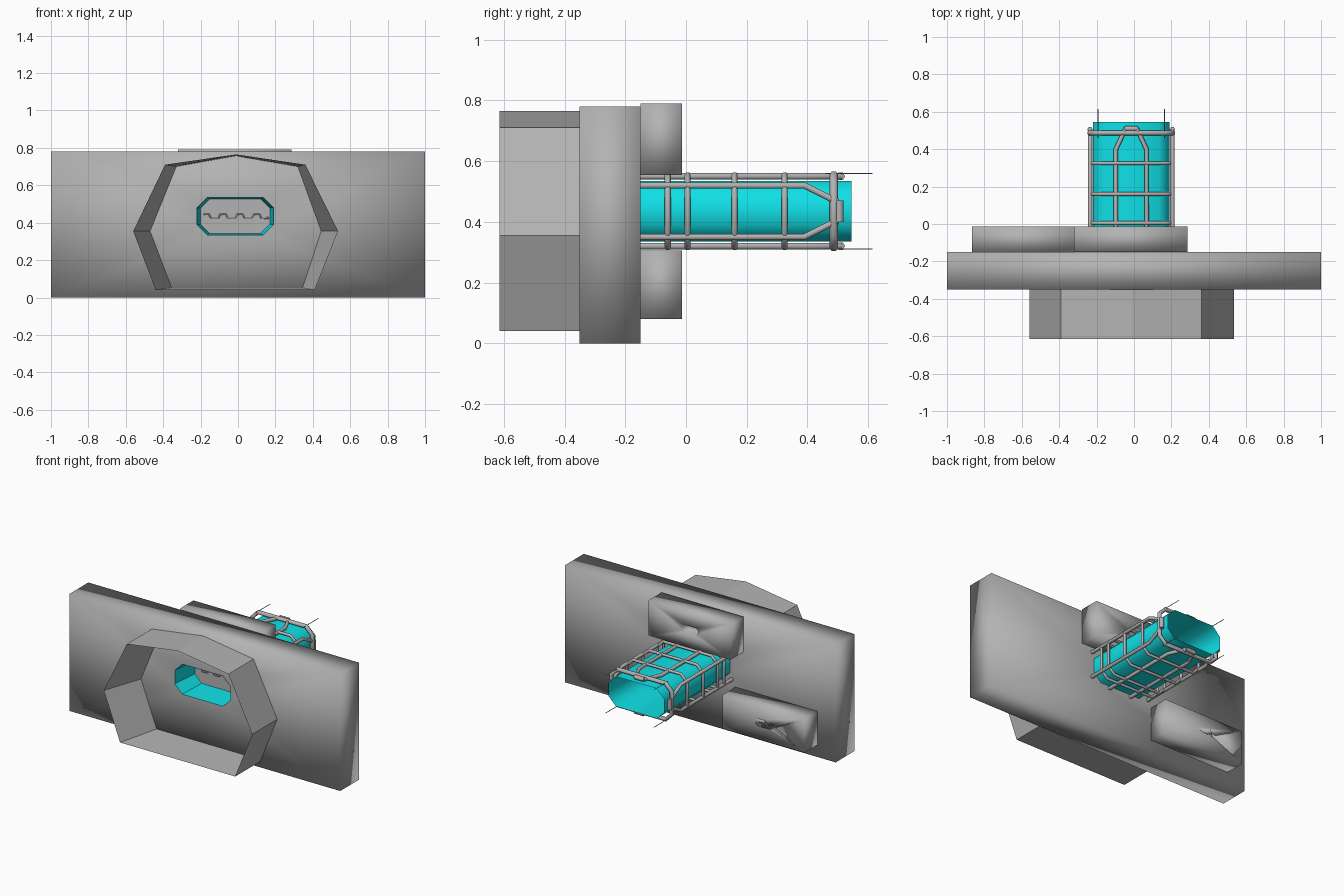
import bpy, bmesh

cube = bpy.data.objects.get("Cube")
if cube:
    bpy.data.objects.remove(cube)


def material(name, color):
    m = bpy.data.materials.new(name)
    m.use_nodes = True
    m.diffuse_color = color
    m.node_tree.nodes["Principled BSDF"].inputs["Base Color"].default_value = color
    return m


GRAY = material("hull gray", (0.45, 0.45, 0.45, 1))
CYAN = material("tunnel cyan", (0.005, 0.75, 0.8, 1))
CX, CZ = -0.015, 0.435   # tunnel axis


def rect(x0, x1, z0, z1):
    return [(x0, z0), (x1, z0), (x1, z1), (x0, z1)]


def octagon(hx, hz, cut, cx=CX, cz=CZ):
    quarter = [(hx, hz - cut), (hx - cut, hz)]
    half = quarter + [(-x, z) for x, z in reversed(quarter)]
    return [(cx + x, cz + z) for x, z in half + [(-x, -z) for x, z in half]]


def loft(name, rings, mat, smooth=True, cap_start=False, cap_end=False, closed=False):
    """Bridge a list of (y, outline) rings into one surface."""
    bm = bmesh.new()
    loops = []
    for y, pts in rings:
        vs = [bm.verts.new((x, y, z)) for x, z in pts]
        loops.append((vs, [bm.edges.new((vs[i - 1], vs[i])) for i in range(len(vs))]))
    pairs = list(zip(loops, loops[1:]))
    if closed:
        pairs.append((loops[-1], loops[0]))
    for a, b in pairs:
        bmesh.ops.bridge_loops(bm, edges=a[1] + b[1])
    if cap_start:
        bm.faces.new(loops[0][0])
    if cap_end:
        bm.faces.new(loops[-1][0])
    bmesh.ops.recalc_face_normals(bm, faces=bm.faces)
    for f in bm.faces:
        f.smooth = smooth
    me = bpy.data.meshes.new(name)
    bm.to_mesh(me)
    bm.free()
    me.materials.append(mat)
    ob = bpy.data.objects.new(name, me)
    bpy.context.collection.objects.link(ob)
    return ob


def bar(name, pts, radius=0.012, cyclic=False):
    """Round bar along a polyline, turned into a mesh."""
    cu = bpy.data.curves.new(name, "CURVE")
    cu.dimensions = "3D"
    cu.bevel_depth = radius
    cu.bevel_resolution = 1
    cu.use_fill_caps = True
    sp = cu.splines.new("POLY")
    sp.points.add(len(pts) - 1)
    for p, co in zip(sp.points, pts):
        p.co = (*co, 1)
    sp.use_cyclic_u = cyclic
    cu.materials.append(GRAY)
    ob = bpy.data.objects.new(name, cu)
    bpy.context.collection.objects.link(ob)
    bpy.ops.object.select_all(action="DESELECT")
    ob.select_set(True)
    bpy.context.view_layer.objects.active = ob
    bpy.ops.object.convert(target="MESH")


# Main wall slab, open around the tunnel
mouth = octagon(0.205, 0.1, 0.055)
inner_mouth = octagon(0.185, 0.093, 0.05)
wall = rect(-1, 1, 0, 0.78)
loft("wall_slab", [(-0.35, mouth), (-0.35, wall), (-0.15, wall), (-0.15, mouth)], GRAY)

# Front collar: straight outside, inside narrowing toward the wall
outer = [(-0.56, 0.355), (-0.39, 0.71), (-0.01, 0.765), (0.36, 0.71),
         (0.535, 0.355), (0.41, 0.04), (-0.44, 0.04)]
inner = [(-0.47, 0.355), (-0.33, 0.7), (-0.01, 0.757), (0.32, 0.7),
         (0.445, 0.355), (0.345, 0.052), (-0.355, 0.052)]
loft("front_collar", [(-0.351, outer), (-0.615, outer), (-0.351, inner)], GRAY, smooth=False)

# Back pads with a small pit in each
for name, x0, z0, z1 in (("upper_pad", -0.32, 0.555, 0.79), ("lower_pad", -0.865, 0.08, 0.305)):
    box = rect(x0, x0 + 0.605, z0, z1)
    mx, mz = x0 + 0.3, (z0 + z1) / 2
    loft(name, [(-0.15, box), (-0.013, box), (-0.013, octagon(0.06, 0.025, 0.015, mx, mz)),
                (-0.06, octagon(0.045, 0.018, 0.01, mx, mz))], GRAY,
         cap_start=True, cap_end=True)

# Tunnel skin, recessed entry and hatch
tube = loft("tunnel", [(-0.15, mouth), (0.545, mouth)], CYAN)
entry = loft("tunnel_entry", [(-0.352, mouth), (-0.17, inner_mouth)], CYAN, smooth=False)
loft("hatch", [(-0.17, inner_mouth), (-0.16, inner_mouth)], GRAY, smooth=False,
     cap_start=True, cap_end=True)
seam = []
for i in range(4):
    x = CX - 0.17 + i * 0.09
    seam += [(x, -0.172, 0.445), (x + 0.03, -0.172, 0.445),
             (x + 0.04, -0.172, 0.425), (x + 0.08, -0.172, 0.425)]
bar("hatch_seam", seam, 0.005)

# Cage hoops
for i, (y, r) in enumerate([(-0.06, 0.01), (0.005, 0.01), (0.16, 0.01), (0.325, 0.01), (0.487, 0.014)]):
    bar(f"cage_hoop_{i + 1}", [(x, y, z) for x, z in octagon(0.222, 0.12, 0.045)], r, True)

# Cage rails: pairs that converge near the open end
for s, side in ((-1, "right"), (1, "left")):
    for t, level in ((-1, "lower"), (1, "upper")):
        bar(f"{level}_{side}_side_rail",
            [(CX + s * 0.22, y, CZ + t * h) for y, h in ((-0.15, 0.085), (0.39, 0.085), (0.5, 0.03))])
        bar(f"{level}_{side}_flat_rail",
            [(CX + s * h, y, CZ + t * 0.115) for y, h in ((-0.15, 0.082), (0.4, 0.082), (0.51, 0.03))])
        # Thin probes at the open end
        bar(f"{level}_{side}_probe",
            [(CX + s * 0.178, y, CZ + t * 0.125) for y in (0.46, 0.615)], 0.002)
    bar(f"{side}_rail_tip", [(CX + s * 0.22, 0.505, CZ + h) for h in (-0.035, 0.035)], 0.015)
for t, level in ((-1, "lower"), (1, "upper")):
    bar(f"{level}_rail_tip", [(CX + h, 0.51, CZ + t * 0.115) for h in (-0.035, 0.035)], 0.014)
